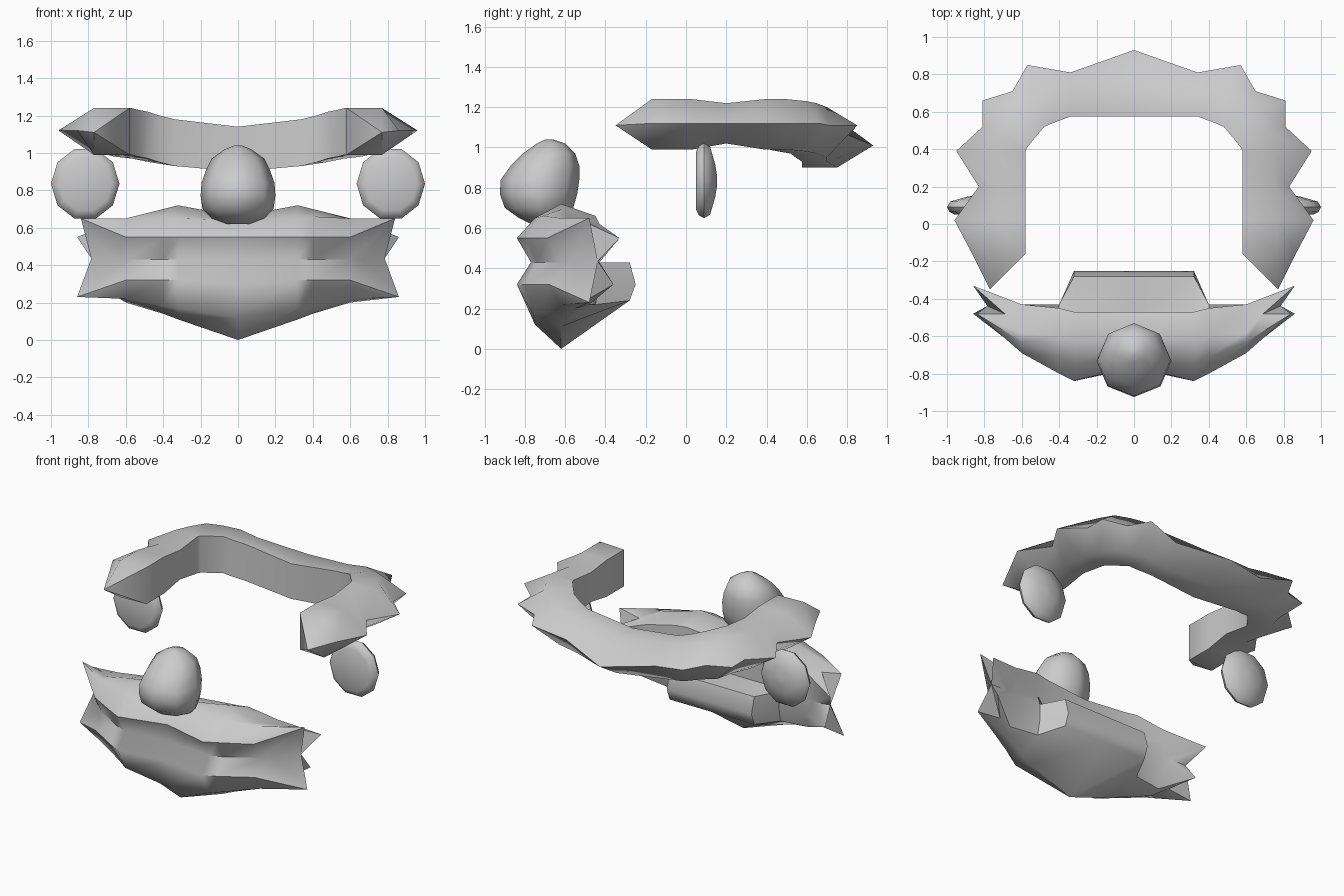
import bpy, bmesh, math
from mathutils import Vector


def loft(name, rings, angle=40):
    """Skin closed rings of equal point count; cap both ends."""
    bm = bmesh.new()
    vr = [[bm.verts.new(p) for p in r] for r in rings]
    n = len(vr[0])
    for a, b in zip(vr, vr[1:]):
        for i in range(n):
            j = (i + 1) % n
            bm.faces.new((a[i], a[j], b[j], b[i]))
    for r in (vr[0], vr[-1]):
        c = bm.verts.new(sum((v.co for v in r), Vector()) / n)
        for i in range(n):
            bm.faces.new((r[i], r[(i + 1) % n], c))
    bmesh.ops.remove_doubles(bm, verts=bm.verts, dist=0.0005)
    bmesh.ops.recalc_face_normals(bm, faces=bm.faces)
    me = bpy.data.meshes.new(name)
    bm.to_mesh(me)
    bm.free()
    ob = bpy.data.objects.new(name, me)
    bpy.context.collection.objects.link(ob)
    bpy.ops.object.select_all(action='DESELECT')
    ob.select_set(True)
    bpy.context.view_layer.objects.active = ob
    bpy.ops.object.shade_smooth_by_angle(angle=math.radians(angle))
    return ob


def both_sides(half):
    """Sections from outside to centre, continued on the mirrored side."""
    return half + [[(-x, y, z) for x, y, z in r] for r in half[-2::-1]]


# Hair fringe: inner, middle and outer plan points, then low, outer and high z
fringe = [
    ((.58, -.16), (.77, -.17), (.86, -.17), .99, 1.12, 1.24),
    ((.58, .03), (.77, .03), (.96, .02), .99, 1.12, 1.24),
    ((.58, .20), (.74, .20), (.83, .20), 1.02, 1.12, 1.22),
    ((.58, .39), (.75, .39), (.95, .39), .99, 1.12, 1.24),
    ((.57, .41), (.70, .50), (.81, .52), .99, 1.12, 1.24),
    ((.53, .46), (.66, .60), (.81, .66), .98, 1.12, 1.23),
    ((.48, .52), (.57, .65), (.65, .71), .97, 1.11, 1.22),
    ((.42, .545), (.47, .70), (.57, .85), .95, 1.11, 1.20),
    ((.34, .575), (.34, .70), (.34, .81), .93, 1.06, 1.18),
    ((0, .575), (0, .75), (0, .93), .90, 1.01, 1.14),
]
half = [[(.77, -.35, 1.11)] * 5]
for i, m, o, lo, mid, hi in fringe:
    half.append([(*i, hi), (*i, lo), (*m, lo), (*o, mid), (*m, hi)])
loft("hair_fringe", both_sides(half), 50)

# Beard: side spikes, then (y, z) sections towards the centre
A, B = (.84, -.48, .65), (.86, -.33, .55)
C, D = (.80, -.36, .32), (.86, -.48, .23)
tips = [(.69, -.48, .62), A, A, (.66, -.57, .43), D, D,
        (.68, -.48, .25), C, C, (.66, -.43, .43), B, B]
sections = {
    .60: [(-.58, .65), (-.63, .65), (-.69, .55), (-.62, .43), (-.68, .32), (-.62, .22),
          (-.55, .20), (-.48, .22), (-.44, .32), (-.43, .43), (-.43, .52), (-.43, .62)],
    .40: [(-.60, .70), (-.71, .66), (-.80, .55), (-.74, .43), (-.80, .32), (-.71, .18),
          (-.60, .14), (-.45, .22), (-.43, .32), (-.43, .43), (-.45, .50), (-.45, .66)],
    .32: [(-.62, .72), (-.75, .65), (-.84, .55), (-.77, .43), (-.84, .32), (-.76, .17),
          (-.62, .11), (-.28, .24), (-.25, .32), (-.28, .43), (-.47, .43), (-.47, .66)],
    0: [(-.61, .66), (-.70, .64), (-.76, .55), (-.74, .43), (-.77, .30), (-.75, .12),
        (-.62, 0), (-.28, .24), (-.25, .32), (-.28, .43), (-.47, .43), (-.47, .63)],
}
half = [tips] + [[(x, y, z) for y, z in s] for x, s in sections.items()]
loft("beard", both_sides(half), 45)

# Nose: stacked rings of height, half width, front y, back y
nose = [(.62, .07, -.77, -.64), (.65, .14, -.83, -.60), (.70, .19, -.90, -.56),
        (.77, .20, -.925, -.54), (.84, .195, -.92, -.53), (.91, .17, -.87, -.53),
        (.97, .14, -.81, -.55), (1.02, .07, -.74, -.60), (1.04, .02, -.70, -.66)]
turn = [k * math.tau / 8 for k in range(8)]
loft("nose", [[(w * math.cos(t), (f + b) / 2 + (b - f) / 2 * math.sin(t), z) for t in turn]
              for z, w, f, b in nose], 60)

# Ears: thin ten-sided lenses
turn = [k * math.tau / 10 for k in range(10)]
for side, label in ((1, "right"), (-1, "left")):
    loft("ear_" + label,
         [[(side * .817 + r * math.cos(t), y, .835 + 1.07 * r * math.sin(t)) for t in turn]
          for y, r in ((.05, .14), (.065, .17), (.09, .183), (.12, .165), (.145, .08), (.155, .02))], 50)
